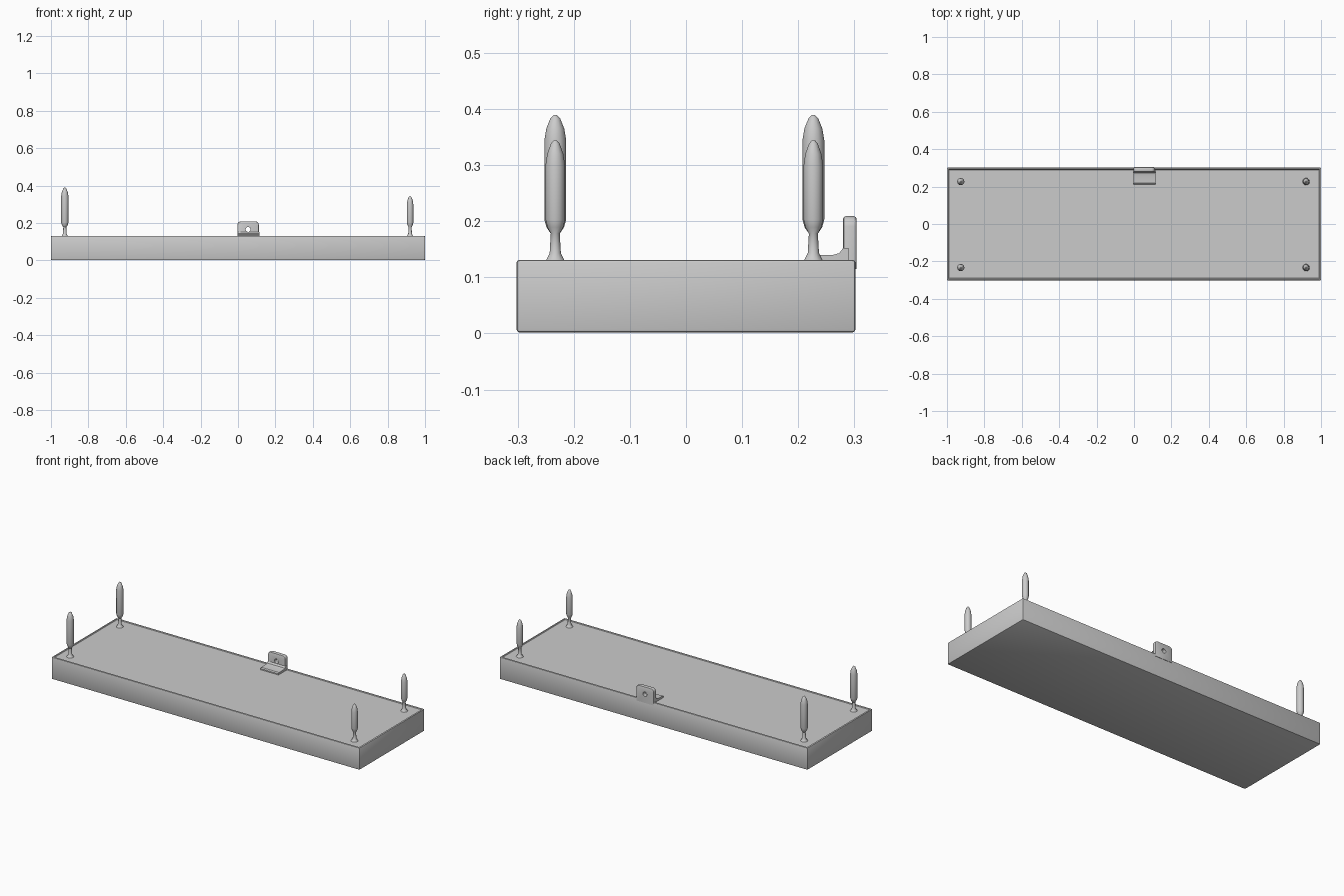
import bpy, bmesh, math
from mathutils import Matrix

if "Cube" in bpy.data.objects:
    bpy.data.objects.remove(bpy.data.objects["Cube"])


def make_object(name, bm, smooth=True):
    bmesh.ops.recalc_face_normals(bm, faces=bm.faces[:])
    mesh = bpy.data.meshes.new(name)
    bm.to_mesh(mesh)
    bm.free()
    obj = bpy.data.objects.new(name, mesh)
    bpy.context.collection.objects.link(obj)
    if smooth:
        bpy.context.view_layer.objects.active = obj
        obj.select_set(True)
        bpy.ops.object.shade_smooth_by_angle(angle=math.radians(35))
        obj.select_set(False)
    return obj


def box(lo, hi):
    bm = bmesh.new()
    bmesh.ops.create_cube(bm, size=1)
    for v in bm.verts:
        v.co = [(a + b) / 2 + c * (b - a) for a, b, c in zip(lo, hi, v.co)]
    return bm


def prism(profile, x0, x1):
    """Extrude a (y, z) outline along x."""
    bm = bmesh.new()
    face = bm.faces.new([bm.verts.new((x0, y, z)) for y, z in profile])
    ext = bmesh.ops.extrude_face_region(bm, geom=[face])
    for v in ext["geom"]:
        if isinstance(v, bmesh.types.BMVert):
            v.co.x = x1
    return bm


def lathe(name, profile, x, y, sides=12):
    bm = bmesh.new()
    rings = [[bm.verts.new((x + r * math.cos(2 * math.pi * i / sides),
                            y + r * math.sin(2 * math.pi * i / sides), z))
              for i in range(sides)] for r, z in profile]
    for a, b in zip(rings, rings[1:]):
        for i in range(sides):
            j = (i + 1) % sides
            bm.faces.new((a[i], a[j], b[j], b[i]))
    bm.faces.new(rings[0])
    bm.faces.new(rings[-1])
    return make_object(name, bm)


# Slab with softened edges and a very shallow recessed top inside a thin rim
bm = box((-1, -0.302, 0.002), (1, 0.302, 0.131))
bmesh.ops.bevel(bm, geom=bm.edges[:], offset=0.005, segments=2,
                affect='EDGES', profile=0.5)
top = max(bm.faces, key=lambda f: f.calc_center_median().z * 10 + f.calc_area())
bmesh.ops.inset_region(bm, faces=[top], thickness=0.006)
bmesh.ops.inset_region(bm, faces=[top], thickness=0.004, depth=-0.004)
make_object("base_slab", bm)

# Four pins: flared foot, thin stem, pointed body (left pair is taller)
for side, x, tip, r in (("left", -0.926, 0.389, 0.0195), ("right", 0.92, 0.344, 0.0175)):
    for end, y in (("front", -0.233), ("back", 0.227)):
        profile = [(0.022, 0.124), (0.016, 0.131), (0.010, 0.143), (0.008, 0.178),
                   (r * 0.8, 0.189), (r, 0.203), (r, tip - 0.045),
                   (r * 0.82, tip - 0.024), (r * 0.45, tip - 0.006), (0.003, tip)]
        lathe(f"{side}_{end}_pin", profile, x, y)

# Bracket upright: rounded top corners and a drilled hole
bm = box((-0.003, 0.28, 0.115), (0.111, 0.304, 0.209))
corners = [e for e in bm.edges if all(v.co.z > 0.2 for v in e.verts)
           and abs(e.verts[0].co.y - e.verts[1].co.y) > 0.01]
bmesh.ops.bevel(bm, geom=corners, offset=0.018, segments=4, affect='EDGES', profile=0.5)
rim = [e for e in bm.edges if len({round(v.co.y, 3) for v in e.verts}) == 1
       and max(v.co.z for v in e.verts) > 0.12]
bmesh.ops.bevel(bm, geom=rim, offset=0.005, segments=2, affect='EDGES', profile=0.5)
plate = make_object("bracket_upright", bm, smooth=False)

bm = bmesh.new()
bmesh.ops.create_cone(bm, cap_ends=True, segments=20, radius1=0.013, radius2=0.013, depth=0.1,
                      matrix=Matrix.Translation((0.054, 0.29, 0.166)) @ Matrix.Rotation(math.pi / 2, 4, 'X'))
cutter = make_object("hole_cutter", bm, smooth=False)
mod = plate.modifiers.new("hole", 'BOOLEAN')
mod.object = cutter
mod.operation = 'DIFFERENCE'
mod.solver = 'EXACT'
bpy.context.view_layer.objects.active = plate
plate.select_set(True)
bpy.ops.object.modifier_apply(modifier=mod.name)
bpy.ops.object.shade_smooth_by_angle(angle=math.radians(35))
plate.select_set(False)
bpy.data.objects.remove(cutter)

# Bracket foot with a fillet curving up to the upright
make_object("bracket_foot", prism(
    [(0.212, 0.122), (0.212, 0.134), (0.218, 0.139), (0.262, 0.140), (0.273, 0.143),
     (0.280, 0.152), (0.290, 0.152), (0.290, 0.122)], -0.002, 0.114))
